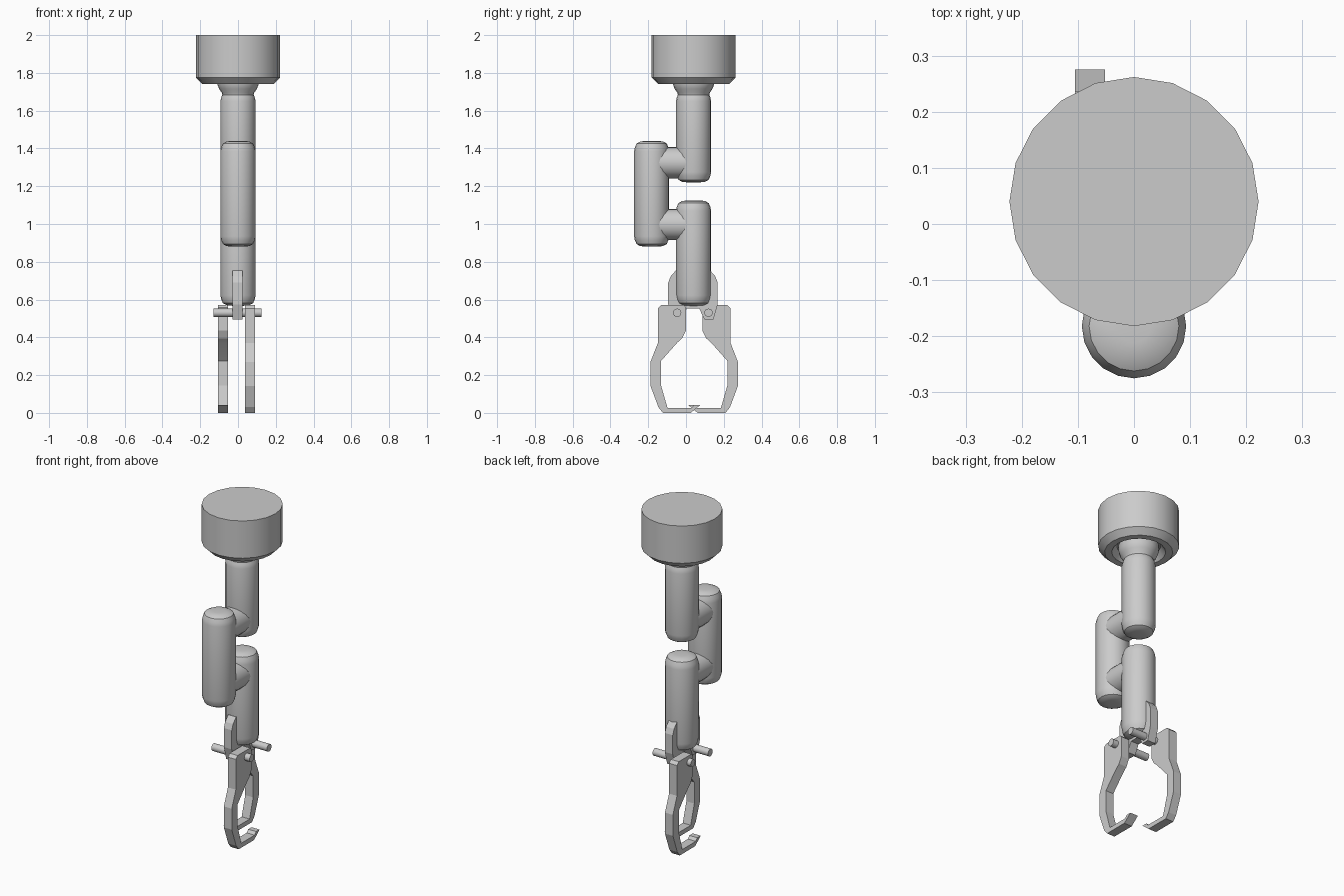
import bpy, bmesh
from math import cos, sin, pi

if "Cube" in bpy.data.objects:
    bpy.data.objects.remove(bpy.data.objects["Cube"])

AXIS_Y = 0.04      # centre line of the upright parts
SIDES = 20


def finish(name, bm, angle=0.6):
    bmesh.ops.recalc_face_normals(bm, faces=bm.faces)
    mesh = bpy.data.meshes.new(name)
    bm.to_mesh(mesh)
    bm.free()
    ob = bpy.data.objects.new(name, mesh)
    bpy.context.collection.objects.link(ob)
    bpy.ops.object.select_all(action='DESELECT')
    ob.select_set(True)
    bpy.context.view_layer.objects.active = ob
    bpy.ops.object.shade_smooth_by_angle(angle=angle)
    return ob


def lathe(name, profile, origin=(0, 0, 0), axis='Z', sides=SIDES):
    """Revolve (radius, height) points and cap both ends."""
    bm = bmesh.new()
    ox, oy, oz = origin
    rings = []
    for r, h in profile:
        ring = []
        for i in range(sides):
            a, b = r * cos(2 * pi * i / sides), r * sin(2 * pi * i / sides)
            p = {'X': (h, a, b), 'Y': (a, h, b), 'Z': (a, b, h)}[axis]
            ring.append(bm.verts.new((p[0] + ox, p[1] + oy, p[2] + oz)))
        rings.append(ring)
    for lo, hi in zip(rings, rings[1:]):
        for i in range(sides):
            j = (i + 1) % sides
            bm.faces.new((lo[i], lo[j], hi[j], hi[i]))
    bm.faces.new(rings[0])
    bm.faces.new(rings[-1])
    return finish(name, bm)


def plate(name, outline, x0, x1):
    """Extrude a (y, z) outline from x0 to x1."""
    bm = bmesh.new()
    face = bm.faces.new([bm.verts.new((x0, y, z)) for y, z in outline])
    ext = bmesh.ops.extrude_face_region(bm, geom=[face])
    moved = [v for v in ext['geom'] if isinstance(v, bmesh.types.BMVert)]
    bmesh.ops.translate(bm, verts=moved, vec=(x1 - x0, 0, 0))
    return finish(name, bm, 0.2)


def arm(name, y, z0, z1):
    cap = [(0.03, 0), (0.06, 0.003), (0.08, 0.014), (0.089, 0.035), (0.093, 0.055)]
    profile = [(r, z0 + d) for r, d in cap] + [(r, z1 - d) for r, d in reversed(cap)]
    lathe(name, profile, (0, y, 0))


# Ceiling base with a recessed underside
lathe("ceiling_base", [(0.12, 1.775), (0.148, 1.74), (0.187, 1.74),
                       (0.222, 1.775), (0.222, 2.0)], (0, AXIS_Y, 0))
lathe("neck", [(0.082, 1.68), (0.086, 1.695), (0.10, 1.715), (0.11, 1.742),
               (0.112, 1.78)], (0, AXIS_Y, 0))

# Arm segments
arm("upper_arm", AXIS_Y, 1.22, 1.705)
arm("middle_arm", -0.182, 0.88, 1.44)
arm("lower_arm", AXIS_Y, 0.567, 1.125)

# Joints between the segments
for label, z in (("upper_joint", 1.325), ("lower_joint", 0.997)):
    lathe(label, [(0.083, -0.182), (0.083, AXIS_Y)], (0, 0, z), 'Y')

# Gripper bracket
MID = 0.037
half = [(0.033, 0.552), (0.061, 0.495), (0.108, 0.495), (0.131, 0.575),
        (0.131, 0.69), (0.118, 0.723), (0.09, 0.755)]
bracket = [(MID + y, z) for y, z in half]
bracket += [(MID - y, z) for y, z in reversed(half)]
plate("gripper_bracket", bracket, -0.029, 0.024)

# Hinge pins
for side, y in (("front", -0.047), ("back", 0.119)):
    lathe(side + "_hinge_pin", [(0.022, -0.13), (0.022, 0.125)], (0, y, 0.53), 'X', 16)

# Claw fingers, mirrored about the gripper centre
finger = [(-0.132, 0.57), (-0.012, 0.57), (0.0, 0.558), (0.0, 0.435),
          (-0.02, 0.395), (-0.045, 0.373), (-0.132, 0.275), (-0.132, 0.145),
          (-0.098, 0.027), (0.03, 0.027), (0.045, 0.043), (0.077, 0.043),
          (0.025, 0.0), (-0.122, 0.0), (-0.146, 0.03), (-0.188, 0.143),
          (-0.188, 0.27), (-0.149, 0.37), (-0.149, 0.553)]
plate("front_claw", finger, 0.037, 0.09)
plate("back_claw", [(0.087 - y, z) for y, z in finger], -0.105, -0.052)
